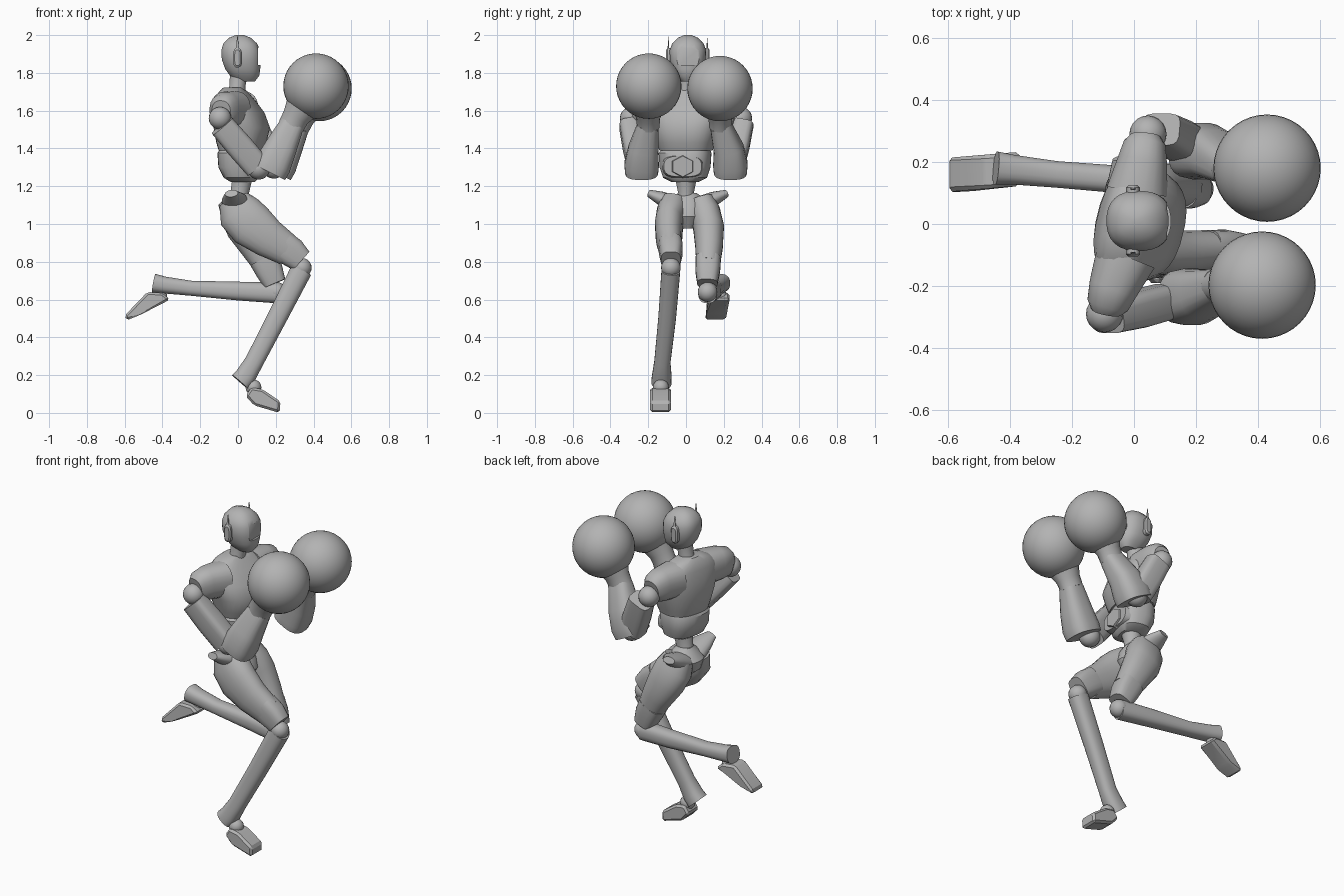
import bpy, bmesh, math
from mathutils import Vector

cube = bpy.data.objects.get("Cube")
if cube:
    bpy.data.objects.remove(cube, do_unlink=True)

grey = bpy.data.materials.new("plain grey")
grey.use_nodes = True
COLOUR = (0.45, 0.45, 0.45, 1)
grey.diffuse_color = COLOUR
grey.node_tree.nodes["Principled BSDF"].inputs["Base Color"].default_value = COLOUR


def finish(name, bm, angle=35):
    """Turn a bmesh into a shaded, coloured object."""
    bmesh.ops.recalc_face_normals(bm, faces=bm.faces)
    mesh = bpy.data.meshes.new(name)
    bm.to_mesh(mesh)
    bm.free()
    mesh.shade_smooth()
    mesh.set_sharp_from_angle(angle=math.radians(angle))
    mesh.materials.append(grey)
    ob = bpy.data.objects.new(name, mesh)
    bpy.context.collection.objects.link(ob)
    return ob


def loft(name, rings, side=(0, 1, 0), axis=None, square=2.0, sides=20):
    """Skin rings of (x, y, z, half width along side, half depth)."""
    bm = bmesh.new()
    pts = [Vector(r[:3]) for r in rings]
    loops = []
    for i, (p, r) in enumerate(zip(pts, rings)):
        a, b = pts[max(i - 1, 0)], pts[min(i + 1, len(pts) - 1)]
        t = Vector(axis) if axis else (b - a).normalized()
        v = t.cross(Vector(side)).normalized()
        u = v.cross(t).normalized()
        loop = []
        for k in range(sides):
            ang = math.tau * (k + 0.5) / sides
            c, s = math.cos(ang), math.sin(ang)
            c = math.copysign(abs(c) ** (2 / square), c)
            s = math.copysign(abs(s) ** (2 / square), s)
            loop.append(bm.verts.new(p + u * c * r[3] + v * s * r[4]))
        loops.append(loop)
    for lo, hi in zip(loops, loops[1:]):
        for k in range(sides):
            j = (k + 1) % sides
            bm.faces.new((lo[k], lo[j], hi[j], hi[k]))
    bm.faces.new(loops[0])
    bm.faces.new(loops[-1])
    return finish(name, bm)


def ball(name, centre, radius, seg=20):
    bm = bmesh.new()
    bmesh.ops.create_uvsphere(bm, u_segments=seg, v_segments=seg // 2, radius=radius)
    bmesh.ops.translate(bm, vec=centre, verts=bm.verts)
    return finish(name, bm, 60)


def slab(name, outline, y0, y1, skew=0.0, bevel=0.012):
    """Extrude an x-z outline from y0 to y1 with softened edges."""
    bm = bmesh.new()
    face = bm.faces.new([bm.verts.new((x, y0 + skew * i, z)) for i, (x, z) in enumerate(outline)])
    ext = bmesh.ops.extrude_face_region(bm, geom=[face])
    moved = [g for g in ext["geom"] if isinstance(g, bmesh.types.BMVert)]
    bmesh.ops.translate(bm, vec=(0, y1 - y0, 0), verts=moved)
    bmesh.ops.bevel(bm, geom=bm.edges[:], offset=bevel, segments=1, affect='EDGES')
    return finish(name, bm, 25)


UP = (0, 0, 1)
TWIST = (0.24, 0.97, 0)   # the chest turns, one shoulder forward

# Head with recessed visor
head = loft("head", [
    (.04, .01, 1.755, .035, .05), (.035, .01, 1.785, .065, .078), (.025, .01, 1.82, .083, .093),
    (.018, .01, 1.87, .096, .104), (.015, .01, 1.92, .097, .104), (.012, .01, 1.955, .084, .09),
    (.01, .01, 1.985, .055, .06), (.01, .01, 2.0, .02, .022)], axis=UP, square=2.4, sides=28)
bm = bmesh.new()
bmesh.ops.create_cube(bm, size=1)
bmesh.ops.scale(bm, vec=(.06, .125, .095), verts=bm.verts)
bmesh.ops.translate(bm, vec=(.137, .01, 1.888), verts=bm.verts)
cutter = finish("visor_cutter", bm)
cutter.hide_render = True
cut = head.modifiers.new("visor", 'BOOLEAN')
cut.operation = 'DIFFERENCE'
cut.object = cutter
bpy.context.view_layer.update()
mesh = bpy.data.meshes.new_from_object(head.evaluated_get(bpy.context.evaluated_depsgraph_get()))
head.modifiers.clear()
head.data = mesh
mesh.set_sharp_from_angle(angle=math.radians(35))
bpy.data.objects.remove(cutter, do_unlink=True)

# Ear pieces with upright aerials
for tag, s in (("right", -1), ("left", 1)):
    y = .01 + s * .105
    loft(tag + "_ear", [(-.003, y - s * .018, 1.88, .023, .052), (-.003, y + s * .002, 1.88, .023, .052),
                        (-.003, y + s * .01, 1.88, .015, .042)], side=(1, 0, 0), square=3)
    loft(tag + "_aerial", [(-.003, y, 1.9, .006, .012), (-.003, y - s * .004, 1.992, .001, .002)], sides=8)

loft("neck", [(-.015, .0, 1.67, .055, .055), (-.003, .005, 1.73, .043, .043),
              (.005, .01, 1.80, .048, .048)], axis=UP)

# Trunk
loft("chest", [
    (.015, 0, 1.39, .14, .112), (.018, 0, 1.43, .152, .127), (.02, 0, 1.51, .178, .142),
    (.005, 0, 1.59, .195, .125), (-.015, 0, 1.655, .19, .092), (-.025, 0, 1.70, .12, .07),
    (-.025, 0, 1.722, .06, .05)], side=TWIST, axis=UP, square=2.5, sides=28)
loft("abdomen", [
    (.025, -.005, 1.222, .07, .06), (.018, -.005, 1.245, .115, .088), (.012, -.005, 1.30, .133, .11),
    (.012, -.005, 1.375, .138, .115), (.014, 0, 1.40, .125, .1)], side=TWIST, axis=UP, square=2.6, sides=28)
loft("belly_flange", [(.09, -.015, 1.305, .11, .062), (.125, -.017, 1.305, .1, .055)], square=3)
loft("belly_hexagon", [(.11, -.017, 1.305, .068, .062), (.137, -.017, 1.305, .06, .055)], sides=6)
loft("waist", [(0, 0, 1.10, .06, .06), (.01, 0, 1.17, .043, .05), (.025, 0, 1.25, .06, .055)], axis=UP)
loft("pelvis", [(.03, .01, .975, .03, .04), (.01, .01, 1.04, .09, .1), (-.005, .01, 1.10, .11, .1),
                (0, .01, 1.145, .075, .065), (0, .01, 1.165, .045, .045)], axis=UP)

# Hip flaps
for tag, s in (("right", -1), ("left", 1)):
    loft(tag + "_hip_flap", [(-.01, .01 + s * .07, 1.10, .08, .05), (-.02, .01 + s * .14, 1.135, .065, .038),
                             (-.035, .01 + s * .205, 1.162, .035, .02)], side=(1, 0, 0))

# Shoulders and arms; the left arm sits a little further forward
SHOULDER = {"right": (-.085, -.26), "left": (.035, .26)}
UPPER = {"right": ((-.085, -.3, 1.52), (.10, -.25, 1.305)), "left": ((.085, .305, 1.53), (.18, .25, 1.31))}
for tag, s in (("right", -1), ("left", 1)):
    x, y = SHOULDER[tag]
    loft(tag + "_shoulder", [(x * .3, y * .4, 1.605, .1, .1), (x * .8, y * .8, 1.605, .08, .095),
                             (x, y, 1.60, .068, .083), (x * 1.05, y * 1.08, 1.595, .05, .06)],
         side=(1, 0, 0), square=2.4)
    ball(tag + "_shoulder_joint", (x + s * .01, y + s * .03, 1.56), .06)
    a, b = (Vector(v) for v in UPPER[tag])
    loft(tag + "_upper_arm", [(*a, .053, .068), (*a.lerp(b, .5), .06, .072), (*b, .058, .07)], square=4, sides=16)
    ball(tag + "_elbow", b + Vector((.01, 0, -.01)), .06)
    dx, wrist = (0, -.2) if s < 0 else (.03, .182)
    loft(tag + "_forearm", [
        (.165 + dx, s * .235, 1.275, .088, .095), (.185 + dx, s * .235, 1.315, .092, .098),
        (.225 + dx, s * .225, 1.40, .08, .086), (.285 + dx, wrist, 1.525, .056, .066)], square=2.8)
    loft(tag + "_cuff", [(.28 + dx, wrist, 1.515, .06, .07), (.305 + dx, wrist, 1.565, .064, .072),
                         (.355 + dx * .8, wrist, 1.645, .1, .1)])
ball("right_glove", (.413, -.197, 1.73), .173, 40)
ball("left_glove", (.429, .18, 1.717), .173, 40)

# Right leg, stepping down
loft("right_thigh", [(-.02, -.06, 1.125, .07, .085), (.01, -.075, 1.06, .08, .12), (.07, -.09, .995, .075, .125),
                     (.16, -.09, .925, .07, .105), (.265, -.082, .86, .06, .085)], square=2.3)
loft("right_knee_guard", [(.235, -.082, .885, .063, .082), (.285, -.08, .85, .062, .08),
                          (.335, -.08, .805, .052, .065)], square=3)
ball("right_knee", (.338, -.08, .768), .052)
loft("right_shin", [(.335, -.08, .755, .05, .058), (.205, -.1, .5, .047, .053), (.085, -.125, .27, .043, .05),
                    (.04, -.128, .195, .052, .056), (.012, -.13, .163, .054, .058)], square=2.5)
ball("right_ankle", (.082, -.133, .135), .042)
slab("right_foot", [(.07, .135), (.13, .125), (.225, .06), (.22, 0), (.085, .04), (.04, .09)], -.19, -.08)

# Left leg, kicked back
loft("left_thigh", [(-.01, .08, 1.125, .07, .085), (.01, .1, 1.06, .082, .11), (.045, .12, .98, .082, .108),
                    (.105, .122, .875, .073, .09), (.155, .117, .785, .063, .075)], square=2.3)
loft("left_knee_guard", [(.135, .117, .815, .068, .078), (.165, .115, .755, .066, .074),
                         (.195, .113, .685, .054, .06)], square=3)
ball("left_knee", (.205, .114, .64), .052)
loft("left_shin", [(.205, .114, .635, .05, .055), (0, .14, .645, .045, .05), (-.25, .16, .66, .043, .04),
                   (-.39, .175, .677, .048, .045), (-.445, .18, .687, .054, .05)], square=2.5)
ball("left_ankle", (-.41, .182, .618), .035)
slab("left_foot", [(-.36, .6), (-.4, .635), (-.48, .64), (-.6, .515), (-.59, .49), (-.515, .52)],
     .125, .235, skew=-.006)
